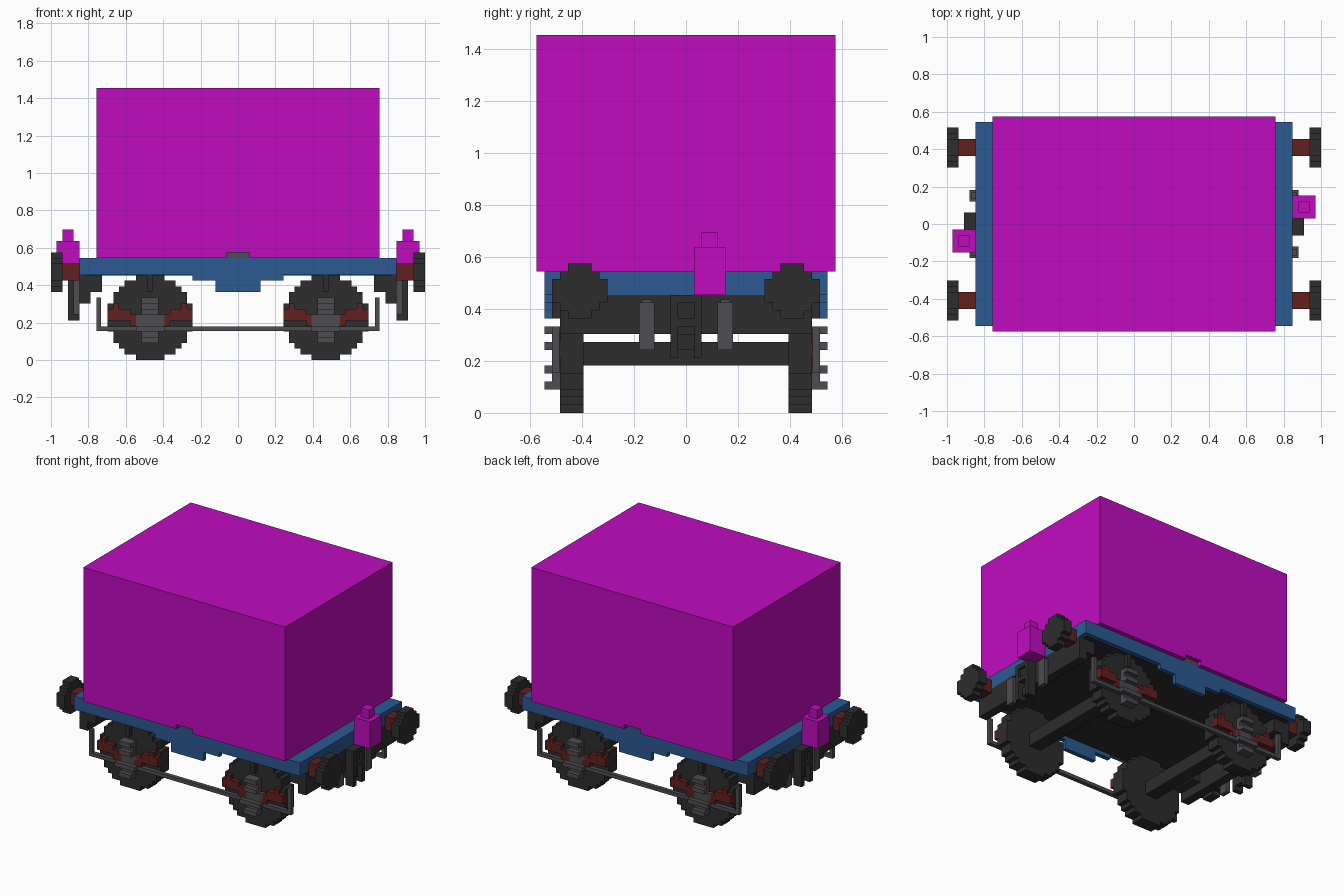
import bpy, bmesh

cube = bpy.data.objects.get("Cube")
if cube:
    bpy.data.objects.remove(cube, do_unlink=True)

V = 2 / 66  # grid step: every size below is counted in these blocks


def material(name, rgb):
    m = bpy.data.materials.new(name)
    m.diffuse_color = (*rgb, 1)
    m.use_nodes = True
    b = m.node_tree.nodes["Principled BSDF"]
    b.inputs["Base Color"].default_value = (*rgb, 1)
    b.inputs["Roughness"].default_value = 0.8
    return m


MAGENTA = material("magenta", (0.53, 0.0037, 0.53))
BLUE = material("blue", (0.025, 0.102, 0.287))
RED = material("dark red", (0.122, 0.0144, 0.0144))
GREY = material("grey", (0.074, 0.074, 0.084))
BLACK = material("black", (0.026, 0.026, 0.026))


def finish(name, bm, mat):
    bmesh.ops.recalc_face_normals(bm, faces=bm.faces)
    bmesh.ops.scale(bm, vec=(V, V, V), verts=bm.verts)
    me = bpy.data.meshes.new(name)
    bm.to_mesh(me)
    bm.free()
    me.materials.append(mat)
    ob = bpy.data.objects.new(name, me)
    bpy.context.collection.objects.link(ob)
    return ob


def boxes(name, mat, *ranges, at=(0, 0), sx=1, sy=1):
    """Boxes given as (x0, x1, y0, y1, z0, z1), flipped by sx, sy and moved to at."""
    bm = bmesh.new()
    for x0, x1, y0, y1, z0, z1 in ranges:
        vs = bmesh.ops.create_cube(bm, size=1)["verts"]
        for v in vs:
            v.co.x = at[0] + sx * (x1 if v.co.x > 0 else x0)
            v.co.y = at[1] + sy * (y1 if v.co.y > 0 else y0)
            v.co.z = z1 if v.co.z > 0 else z0
    return finish(name, bm, mat)


def stepped_disc(name, mat, rows, axis, centre, lo, hi):
    """Blocky disc: row widths from bottom to top, extruded along axis 'x' or 'y'."""
    side = []
    z0 = centre[1] - len(rows) / 2
    for i, w in enumerate(rows):
        for z in (z0 + i, z0 + i + 1):
            if len(side) > 1 and side[-1][0] == side[-2][0] == w / 2:
                side.pop()
            side.append((w / 2, z))
    outline = side + [(-u, z) for u, z in reversed(side)]
    bm = bmesh.new()
    place = lambda u, z, d: (d, centre[0] + u, z) if axis == 'x' else (centre[0] + u, d, z)
    face = bm.faces.new([bm.verts.new(place(u, z, lo)) for u, z in outline])
    new = bmesh.ops.extrude_face_region(bm, geom=[face])["geom"]
    shift = (hi - lo, 0, 0) if axis == 'x' else (0, hi - lo, 0)
    bmesh.ops.translate(bm, vec=shift, verts=[g for g in new if isinstance(g, bmesh.types.BMVert)])
    return finish(name, bm, mat)


# Body, with a small notch in the lower edge on both sides
boxes("body", MAGENTA, (-25, 25, -19, 19, 19, 48),
      (-25, -2, -19, 19, 18, 19), (2, 25, -19, 19, 18, 19))
boxes("body_catch", GREY, (-2, 2, -18, 18, 18, 19))

# Deck, stepped side skirts and dark underside
boxes("deck", BLUE, (-28, 28, -18, 18, 15, 18))
boxes("underfloor", BLACK, (-27, 27, -17, 17, 14.9, 15.1))
for s in (-1, 1):
    boxes("side_skirt", BLUE, (-8, 8, 17, 18, 14, 15), (-4, 4, 17, 18, 12, 14), sy=s)

WHEEL = [5, 9, 11, 13, 13, 15, 15, 15, 15, 15, 13, 13, 11, 9, 5]
BUFFER = [3, 5, 7, 7, 7, 5, 3]

# Wheels and running gear
for sx in (-1, 1):
    cx = 15.5 * sx
    boxes("axle", BLACK, (-1.5, 1.5, -13, 13, 6, 9), at=(cx, 0))
    for sy in (-1, 1):
        stepped_disc("wheel", BLACK, WHEEL, 'y', (cx, 7.5), 13 * sy, 16 * sy)
        boxes("axle_box", GREY, (-1.5, 1.5, 16, 17, 3, 11), (-2.5, 2.5, 16, 17, 6, 8),
              (-1.5, 1.5, 17, 18, 10, 11), (-1.5, 1.5, 17, 18, 8, 9),
              (-2.5, 2.5, 17, 18, 5, 6), (-1.5, 1.5, 17, 18, 3, 4), at=(cx, 0), sy=sy)
        boxes("spring_hanger", BLACK, (-0.5, 0.5, 16, 17, 12, 15), at=(cx, 0), sy=sy)
        for side in (-1, 1):
            boxes("leaf_spring", RED, (5.5, 6.5, 16, 17, 7, 10), (6.5, 7.5, 16, 17, 7, 9),
                  (3.5, 5.5, 16, 17, 7, 9), (1.5, 3.5, 16, 17, 6, 8),
                  at=(cx, 0), sx=side, sy=sy)

# Brake rails with upright ends
for sy in (-1, 1):
    boxes("brake_rail", GREY, (-25, 25, 16.1, 17, 5.1, 5.9),
          (-25, -24.2, 16.1, 17, 5.9, 11), (24.2, 25, 16.1, 17, 5.9, 11), sy=sy)

# Wagon ends: beam, buffers, hoses, coupling and lamp
for s in (-1, 1):
    boxes("end_beam", BLACK, (26, 28, -16, 16, 10, 15), sx=s)
    boxes("coupling", BLACK, (28, 30, -2, 2, 14, 15), (28, 30, -2, 2, 11, 12),
          (28, 30, 1, 2, 12, 14), (28, 30, -2, -1, 12, 14), (28, 29.5, -1, 1, 12, 14),
          (28, 30, 1, 2, 7, 11), (28, 30, -2, -1, 7, 11), (28, 29, -1, 1, 8, 10), sx=s)
    boxes("lamp", MAGENTA, (28, 32, 1, 5, 15, 21), (29, 31, 2, 4, 21, 23), sx=s, sy=s)
    for sy in (-1, 1):
        boxes("beam_bracket", BLACK, (24, 26, 10, 16, 12, 15), sx=s, sy=sy)
        boxes("brake_hose", GREY, (28, 29, 4, 6, 8, 14), (28, 28.8, 4.4, 5.6, 14, 14.4),
              sx=s, sy=sy)
        boxes("buffer_stem", RED, (28, 31, 12, 15, 14, 17), sx=s, sy=sy)
        stepped_disc("buffer_head", BLACK, BUFFER, 'x', (13.5 * sy, 15.5), 31 * s, 33 * s)
